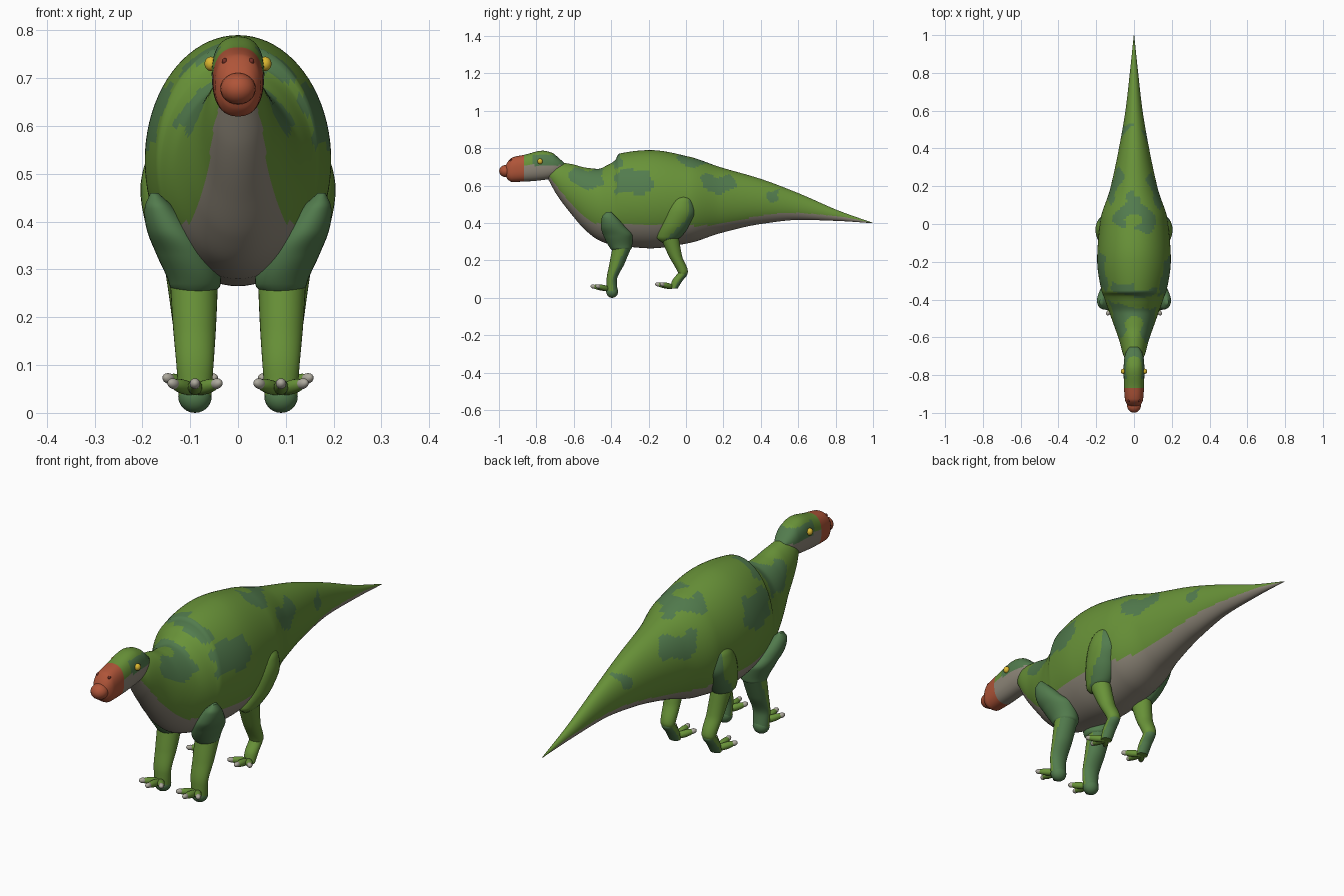
import bpy, bmesh, math
from mathutils import Vector

cube = bpy.data.objects.get("Cube")
if cube:
    bpy.data.objects.remove(cube, do_unlink=True)


def material(name, r, g, b):
    mat = bpy.data.materials.new(name)
    mat.use_nodes = True
    mat.diffuse_color = (r, g, b, 1)
    bsdf = mat.node_tree.nodes["Principled BSDF"]
    bsdf.inputs["Base Color"].default_value = (r, g, b, 1)
    bsdf.inputs["Roughness"].default_value = 0.7
    return mat


GREEN = material("leaf green", .14, .29, .04)
SPOT = material("mottled green", .085, .2, .075)
BELLY = material("belly grey", .27, .24, .19)
RED = material("beak red", .43, .09, .04)
DARK_RED = material("nostril red", .18, .03, .02)
YELLOW = material("eye yellow", .72, .48, .03)
NAIL = material("nail grey", .42, .4, .34)


def sample(table, t, col):
    """Monotone cubic through one column of a station table."""
    xs = [row[0] for row in table]
    ys = [row[col] for row in table]
    last = len(xs) - 2
    i = max(k for k in range(last + 1) if k == 0 or xs[k] <= t)

    def slope(k):
        return (ys[k + 1] - ys[k]) / (xs[k + 1] - xs[k])

    def tangent(k):
        if k == 0:
            return slope(0)
        if k == last + 1:
            return slope(last)
        a, b = slope(k - 1), slope(k)
        return 2 * a * b / (a + b) if a * b > 0 else 0

    h = xs[i + 1] - xs[i]
    u = min(max((t - xs[i]) / h, 0), 1)
    v = 1 - u
    return (v * v * (1 + 2 * u) * ys[i] + u * u * (3 - 2 * u) * ys[i + 1]
            + h * u * v * (v * tangent(i) - u * tangent(i + 1)))


def finish(obj, mats, rule=None):
    for mat in mats:
        obj.data.materials.append(mat)
    for face in obj.data.polygons:
        face.use_smooth = True
        if rule:
            face.material_index = mats.index(rule(face.center, face.normal))
    bpy.ops.object.select_all(action='DESELECT')
    obj.select_set(True)
    bpy.context.view_layer.objects.active = obj
    bpy.ops.object.shade_smooth_by_angle(angle=math.radians(50))


def loft(name, table, mats, rule=None, along="y", x=None, rings=32, segs=32, power=2):
    """Rings stacked along y or z; rows are (position, low, high, half width, centre x)."""
    bm = bmesh.new()
    loops = []
    for i in range(rings + 1):
        t = table[0][0] + (table[-1][0] - table[0][0]) * i / rings
        low, high, half = (sample(table, t, c) for c in (1, 2, 3))
        cx = x * sample(table, t, 4) if x else 0
        loop = []
        for k in range(segs):
            a = 2 * math.pi * k / segs
            c, s = math.cos(a), math.sin(a)
            px = cx + half * math.copysign(abs(c) ** (2 / power), c)
            q = (low + high) / 2 + (high - low) / 2 * math.copysign(abs(s) ** (2 / power), s)
            loop.append(bm.verts.new((px, t, q) if along == "y" else (px, q, t)))
        loops.append(loop)
    for a, b in zip(loops, loops[1:]):
        for k in range(segs):
            n = (k + 1) % segs
            bm.faces.new((a[k], a[n], b[n], b[k]))
    bm.faces.new(loops[0])
    bm.faces.new(loops[-1])
    bmesh.ops.recalc_face_normals(bm, faces=bm.faces)
    mesh = bpy.data.meshes.new(name)
    bm.to_mesh(mesh)
    bm.free()
    obj = bpy.data.objects.new(name, mesh)
    bpy.context.collection.objects.link(obj)
    finish(obj, mats, rule)


def blob(name, centre, radii, mat, aim=None):
    bpy.ops.mesh.primitive_uv_sphere_add(segments=20, ring_count=12, location=centre)
    obj = bpy.context.object
    obj.name = name
    obj.scale = radii
    if aim:
        obj.rotation_euler = Vector(aim).to_track_quat('Z', 'Y').to_euler()
    finish(obj, [mat])


# Body, neck and tail: one long loft with a step at the shoulders
body = [(-.74, .64, .70, .035), (-.69, .55, .725, .058), (-.61, .444, .715, .08),
        (-.54, .364, .697, .105), (-.47, .31, .69, .13), (-.42, .29, .71, .148),
        (-.375, .28, .74, .164), (-.362, .279, .77, .17), (-.19, .265, .79, .195),
        (.02, .294, .754, .178), (.18, .345, .70, .128), (.4, .395, .636, .08),
        (.61, .417, .556, .044), (.82, .411, .465, .02), (1, .399, .401, .001)]
belly_line = [(-.74, .66), (-.62, .51), (-.54, .43), (-.46, .395), (-.19, .385),
              (.07, .385), (.29, .42), (.55, .455), (.82, .435), (1, .4)]
patches = [(-.5, .64, .09, .05), (-.25, .62, .1, .065), (.2, .61, .09, .045),
           (.5, .55, .03, .03), (.08, .73, .09, .025), (-.34, .74, .03, .04)]


def body_rule(c, n):
    if c.z < sample(belly_line, c.y, 1):
        return BELLY
    y = c.y + .012 * math.sin(60 * c.z) + (.03 if c.x > 0 else 0)
    z = c.z + .012 * math.sin(45 * c.y)
    for py, pz, ry, rz in patches:
        if ((y - py) / ry) ** 4 + ((z - pz) / rz) ** 4 < 1:
            return SPOT
    return GREEN


loft("body", body, [GREEN, SPOT, BELLY], body_rule, rings=220, segs=80)

# Head with a red muzzle and grey jaw
head = [(-.968, .66, .70, .02), (-.955, .635, .725, .037), (-.93, .62, .75, .048),
        (-.86, .622, .766, .053), (-.765, .63, .787, .055), (-.715, .64, .775, .052),
        (-.685, .66, .752, .045), (-.65, .69, .72, .025)]


def head_rule(c, n):
    if c.y < -.865:
        return RED
    if c.z < .71:
        return BELLY
    return SPOT if c.y > -.82 and c.z < .765 else GREEN


loft("head", head, [GREEN, SPOT, BELLY, RED], head_rule, rings=60, segs=48, power=2.4)
blob("beak", (0, -.962, .678), (.037, .037, .033), RED)

# Limb stations, listed from bottom to top
upper_arm = [(.25, -.39, -.31, .035, .09), (.265, -.405, -.29, .053, .09),
             (.33, -.44, -.285, .06, .11), (.38, -.455, -.325, .05, .14),
             (.43, -.45, -.37, .03, .165), (.46, -.425, -.4, .008, .175)]
forearm = [(.03, -.425, -.365, .034, .09), (.09, -.425, -.37, .038, .09),
           (.18, -.41, -.33, .045, .091), (.27, -.393, -.292, .05, .092)]
thigh = [(.295, -.125, -.09, .015, .115), (.32, -.155, -.035, .042, .118),
         (.39, -.137, .02, .06, .132), (.46, -.115, .052, .066, .138),
         (.52, -.085, .042, .055, .14), (.55, -.05, .015, .03, .14),
         (.563, -.025, -.005, .01, .14)]
shank = [(.115, -.035, -.002, .023, .1), (.14, -.045, .01, .031, .1),
         (.22, -.09, -.02, .036, .105), (.33, -.14, -.04, .042, .115)]
metatarsus = [(.05, -.085, -.045, .025, .1), (.09, -.075, -.02, .028, .1),
              (.13, -.045, .008, .028, .1), (.15, -.03, 0, .02, .1)]


def foot(name, x, y, z, reach):
    """Three fanned toes with blunt nails."""
    for label, spread, part in (("inner", -.045, .7), ("middle", 0, 1), ("outer", .045, .7)):
        start = Vector((x, y, z))
        tip = Vector((x + math.copysign(spread, x * spread), y - reach * part, z + .014))
        aim = tip - start
        blob(f"{name}_{label}_toe", (start + tip) / 2,
             (.015, .015, aim.length / 2 + .008), GREEN, aim)
        blob(f"{name}_{label}_nail", tip, (.011, .011, .016), NAIL, aim)


def forearm_rule(c, n):
    return SPOT if n.y > .3 else GREEN


def thigh_rule(c, n):
    return SPOT if c.z < .42 + c.y or n.y > .5 else GREEN


for side, x in (("left", 1), ("right", -1)):
    # Front leg
    loft(f"{side}_upper_arm", upper_arm, [SPOT], along="z", x=x)
    loft(f"{side}_forearm", forearm, [GREEN, SPOT], forearm_rule, along="z", x=x)
    blob(f"{side}_front_heel", (x * .09, -.395, .034), (.035, .032, .034), SPOT)
    foot(f"{side}_front", x * .09, -.41, .047, .085)

    # Hind leg
    loft(f"{side}_thigh", thigh, [GREEN, SPOT], thigh_rule, along="z", x=x)
    loft(f"{side}_shank", shank, [GREEN], along="z", x=x)
    loft(f"{side}_metatarsus", metatarsus, [GREEN, SPOT], forearm_rule, along="z", x=x)
    foot(f"{side}_hind", x * .1, -.07, .058, .08)

    # Eye and nostril
    blob(f"{side}_eye", (x * .057, -.78, .73), (.013, .014, .015), YELLOW)
    blob(f"{side}_nostril", (x * .028, -.935, .735), (.006, .008, .007), DARK_RED)
